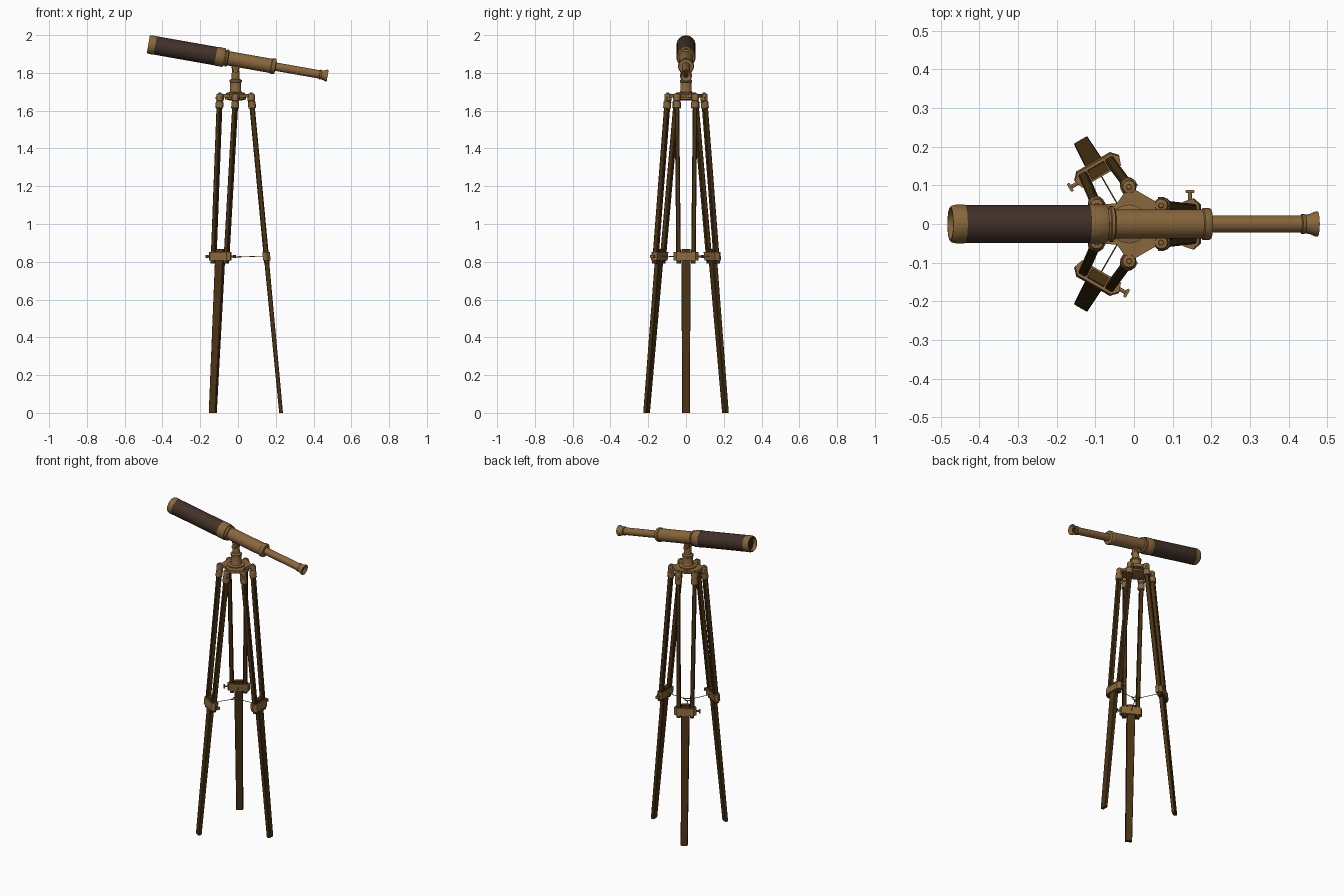
import bpy, bmesh, math
from mathutils import Matrix, Vector

if "Cube" in bpy.data.objects:
    bpy.data.objects.remove(bpy.data.objects["Cube"])


def material(name, rgb):
    m = bpy.data.materials.new(name)
    m.diffuse_color = (*rgb, 1)
    m.use_nodes = True
    m.node_tree.nodes["Principled BSDF"].inputs["Base Color"].default_value = m.diffuse_color
    return m


BRASS = material("aged brass", (0.25, 0.135, 0.045))
LEATHER = material("brown leather", (0.055, 0.031, 0.022))
WOOD = material("dark wood", (0.068, 0.033, 0.007))
GLASS = material("dark bore", (0.03, 0.02, 0.014))

CX = -0.013                      # tripod axis
CENTRE = Matrix.Translation((CX, 0, 0))


def finish(name, bm, mat, matrix=Matrix(), smooth=True):
    bmesh.ops.recalc_face_normals(bm, faces=bm.faces)
    bm.transform(matrix)
    me = bpy.data.meshes.new(name)
    bm.to_mesh(me)
    bm.free()
    ob = bpy.data.objects.new(name, me)
    bpy.context.collection.objects.link(ob)
    me.materials.append(mat)
    if smooth:
        bpy.ops.object.select_all(action='DESELECT')
        ob.select_set(True)
        bpy.context.view_layer.objects.active = ob
        bpy.ops.object.shade_smooth_by_angle(angle=math.radians(35))
    return ob


def loft(bm, rings):
    """Skin a list of equal-length point rings and cap both ends."""
    vs = [[bm.verts.new(p) for p in ring] for ring in rings]
    n = len(vs[0])
    for a, b in zip(vs, vs[1:]):
        for i in range(n):
            bm.faces.new((a[i], a[(i + 1) % n], b[(i + 1) % n], b[i]))
    bm.faces.new(vs[0][::-1])
    bm.faces.new(vs[-1])


def lathe(name, profile, mat, matrix=Matrix(), n=32):
    bm = bmesh.new()
    loft(bm, [[(r * math.cos(i * math.tau / n), r * math.sin(i * math.tau / n), z)
               for i in range(n)] for r, z in profile])
    return finish(name, bm, mat, matrix)


def rod(name, a, b, r, mat, matrix=Matrix(), n=12):
    a, b = Vector(a), Vector(b)
    d = b - a
    m = matrix @ Matrix.Translation(a) @ d.to_track_quat('Z', 'Y').to_matrix().to_4x4()
    return lathe(name, [(r, 0), (r, d.length)], mat, m, n)


def beam(name, sections, mat, matrix, ch=0.004):
    """Chamfered rectangular beam; sections are (x, y, z, half_x, half_y)."""
    bm = bmesh.new()
    rings = []
    for x, y, z, a, b in sections:
        rings.append([(x + u, y + v, z) for u, v in (
            (a, b - ch), (a - ch, b), (ch - a, b), (-a, b - ch),
            (-a, ch - b), (ch - a, -b), (a - ch, -b), (a, ch - b))])
    loft(bm, rings)
    return finish(name, bm, mat, matrix, smooth=False)


# ---- telescope, turned along a tilted axis ----
T = Matrix.Translation((0, 0, 1.868)) @ Matrix.Rotation(math.radians(100), 4, 'Y')
lathe("objective_cap", [(0.040, -0.455), (0.040, -0.482), (0.044, -0.482), (0.048, -0.478),
                        (0.050, -0.468), (0.050, -0.445), (0.046, -0.445)], BRASS, T, 40)
lathe("objective_lens", [(0.0398, -0.458), (0.0398, -0.456)], GLASS, T)
lathe("leather_barrel", [(0.0492, -0.446), (0.0492, -0.117)], LEATHER, T, 40)
lathe("barrel_collar", [(0.050, -0.119), (0.0505, -0.116), (0.0505, -0.078), (0.047, -0.072),
                        (0.042, -0.071), (0.042, -0.066), (0.046, -0.064), (0.046, -0.056),
                        (0.042, -0.053), (0.038, -0.052)], BRASS, T, 40)
lathe("middle_tube", [(0.038, -0.06), (0.038, 0.185)], BRASS, T)
lathe("middle_tube_ring", [(0.038, 0.178), (0.042, 0.181), (0.042, 0.196), (0.039, 0.201),
                           (0.022, 0.203)], BRASS, T)
lathe("draw_tube", [(0.0222, 0.19), (0.0222, 0.447)], BRASS, T)
lathe("eyepiece", [(0.0222, 0.438), (0.026, 0.440), (0.026, 0.446), (0.024, 0.449),
                   (0.027, 0.464), (0.032, 0.475), (0.032, 0.482), (0.028, 0.482),
                   (0.012, 0.468), (0.012, 0.460)], BRASS, T)
lathe("eyepiece_bore", [(0.0119, 0.462), (0.0119, 0.4685)], GLASS, T, 20)

# ---- mount post and pivot ----
lathe("mount_post", [(0.05, 1.683), (0.05, 1.694), (0.033, 1.698), (0.030, 1.704), (0.030, 1.75),
                     (0.033, 1.753), (0.033, 1.762), (0.022, 1.768), (0.020, 1.80),
                     (0.020, 1.812)], BRASS, CENTRE)
beam("pivot_block", [(0, 0, 1.80, 0.018, 0.014), (0, 0, 1.845, 0.022, 0.016)], BRASS, CENTRE)
rod("pivot_bolt", (0, -0.03, 1.812), (0, 0.03, 1.812), 0.012, BRASS, CENTRE, 16)

# ---- star-shaped top plate ----
bm = bmesh.new()
star = []
for k in range(3):
    for ang, r in ((-30, 0.098), (0, 0.062), (30, 0.098)):
        a = math.radians(ang + 120 * k)
        star.append((r * math.cos(a), r * math.sin(a)))
loft(bm, [[(x, y, z) for x, y in star] for z in (1.670, 1.688)])
finish("top_plate", bm, BRASS, CENTRE, smooth=False)
lathe("plate_hub", [(0.035, 1.655), (0.055, 1.660), (0.055, 1.675)], BRASS, CENTRE)


def leg_r(z):
    """Distance of the leg's middle line from the tripod axis."""
    return 0.241 - 0.0945 * z


# ---- three legs ----
for k in range(3):
    M = CENTRE @ Matrix.Rotation(math.radians(120 * k), 4, 'Z')
    s = f"_{k + 1}"
    zb = 0.828
    rb = leg_r(zb)
    # sliding lower plank
    beam("lower_leg" + s, [(leg_r(0), 0, 0, 0.010, 0.020),
                           (leg_r(0.868), 0, 0.868, 0.013, 0.025)], WOOD, M, 0.002)
    for side in (-1, 1):
        t = s + ("_left" if side < 0 else "_right")
        # slim upper rail
        beam("upper_leg" + t, [(leg_r(0.79), side * 0.039, 0.79, 0.014, 0.012),
                               (leg_r(1.63), side * 0.048, 1.63, 0.014, 0.012)], WOOD, M)
        # brass ferrule and hinge knuckle
        x0, x1 = leg_r(1.612), leg_r(1.66)
        axis = Vector((x1 - x0, 0, 0.048)).to_track_quat('Z', 'Y').to_matrix().to_4x4()
        lathe("ferrule" + t, [(0.019, 0), (0.0205, 0.002), (0.0205, 0.034), (0.016, 0.04),
                              (0.015, 0.055)], BRASS,
              M @ Matrix.Translation((x0, side * 0.048, 1.612)) @ axis, 20)
        lathe("knuckle" + t, [(0.015, 1.648), (0.019, 1.653), (0.019, 1.682), (0.016, 1.689),
                              (0.007, 1.691), (0.006, 1.696)], BRASS,
              M @ Matrix.Translation((0.083, side * 0.048, 0)), 20)
        rod("hinge_pin" + t, (0.083, side * 0.026, 1.667), (0.083, side * 0.07, 1.667),
            0.008, BRASS, M)

    # clamp bracket with chamfered corners
    bm = bmesh.new()
    outline = [(-0.019, -0.058), (0.004, -0.066), (0.021, -0.050), (0.021, 0.050),
               (0.004, 0.066), (-0.019, 0.058)]
    loft(bm, [[(leg_r(z) + x, y, z) for x, y in outline] for z in (0.806, 0.851)])
    finish("clamp_bracket" + s, bm, BRASS, M, smooth=False)

    # thumb screw
    rod("thumb_screw" + s, (rb - 0.005, 0.055, zb), (rb - 0.005, 0.084, zb), 0.005, BRASS, M)
    beam("thumb_screw_wing" + s, [(rb - 0.005, 0.084, zb - 0.009, 0.012, 0.004),
                                  (rb - 0.005, 0.084, zb + 0.009, 0.012, 0.004)],
         BRASS, M, 0.002)
    # spreader chain to the middle ring
    rod("chain_hook" + s, (0.016, 0, zb - 0.002), (0.032, 0, zb - 0.002), 0.004, BRASS, M, 8)
    rod("spreader_chain" + s, (0.03, 0, zb - 0.002), (rb - 0.012, 0, zb + 0.002),
        0.0018, BRASS, M, 8)

# ---- ring joining the chains ----
bm = bmesh.new()
ring = [[((0.017 + 0.003 * math.cos(v)) * math.cos(u), (0.017 + 0.003 * math.cos(v)) * math.sin(u),
          0.826 + 0.003 * math.sin(v)) for v in [j * math.tau / 8 for j in range(8)]]
        for u in [i * math.tau / 24 for i in range(24)]]
vs = [[bm.verts.new(p) for p in r] for r in ring]
for i in range(24):
    for j in range(8):
        bm.faces.new((vs[i][j], vs[(i + 1) % 24][j], vs[(i + 1) % 24][(j + 1) % 8],
                      vs[i][(j + 1) % 8]))
finish("chain_ring", bm, BRASS, CENTRE)
